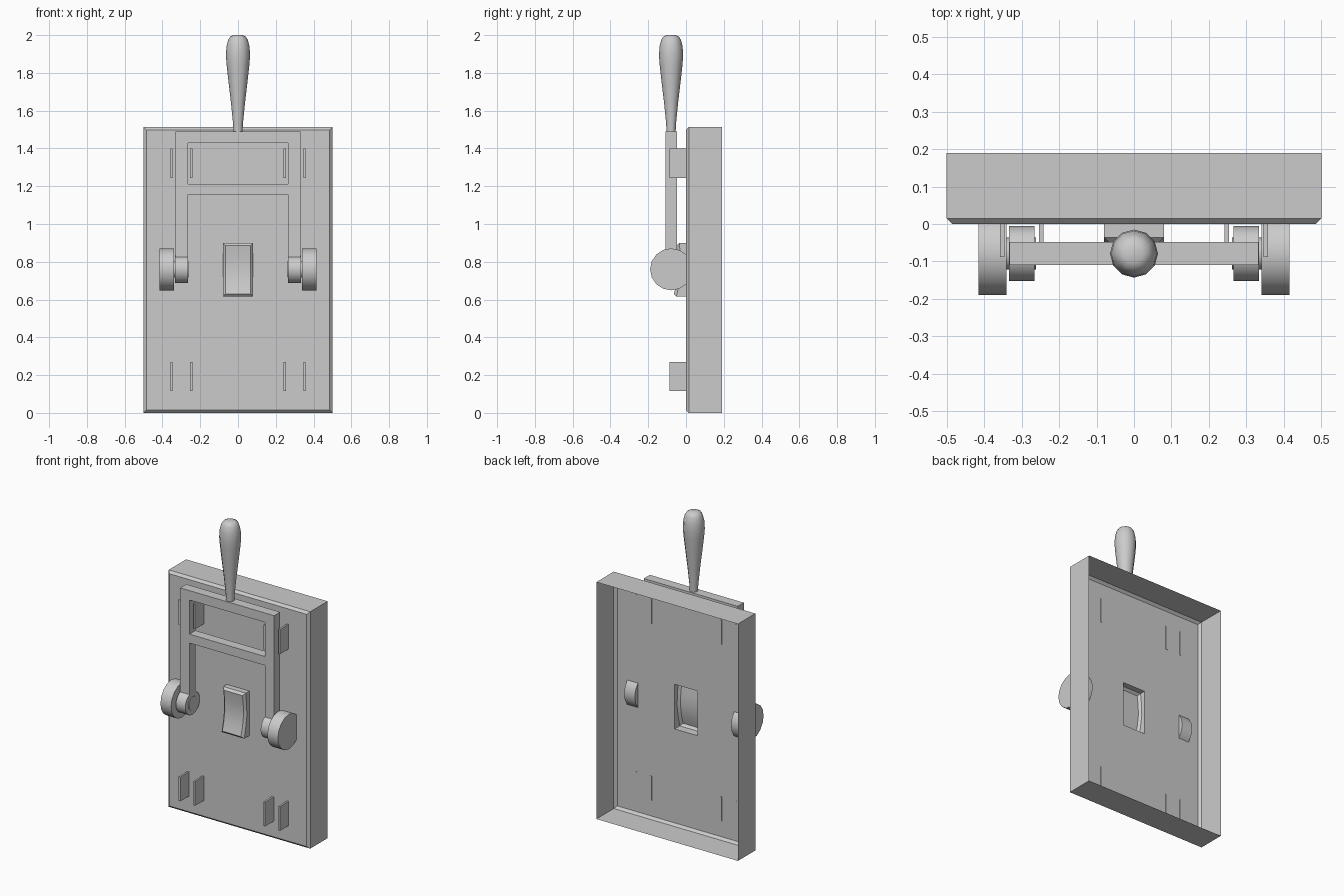
import bpy, bmesh, math
from mathutils import Matrix, Vector

if "Cube" in bpy.data.objects:
    bpy.data.objects.remove(bpy.data.objects["Cube"])

AXIS_Y, AXIS_Z = -0.079, 0.76      # pivot line of the lever


def finish(name, bm, smooth=None, recalc=True):
    if recalc:
        bmesh.ops.recalc_face_normals(bm, faces=bm.faces[:])
    me = bpy.data.meshes.new(name)
    bm.to_mesh(me)
    bm.free()
    ob = bpy.data.objects.new(name, me)
    bpy.context.collection.objects.link(ob)
    if smooth:
        bpy.context.view_layer.objects.active = ob
        ob.select_set(True)
        bpy.ops.object.shade_smooth_by_angle(angle=math.radians(smooth))
        ob.select_set(False)
    return ob


def add_box(bm, x0, x1, y0, y1, z0, z1):
    m = (Matrix.Translation(((x0 + x1) / 2, (y0 + y1) / 2, (z0 + z1) / 2))
         @ Matrix.Diagonal((x1 - x0, y1 - y0, z1 - z0, 1)))
    bmesh.ops.create_cube(bm, size=1, matrix=m)


def x_cylinder(name, x0, x1, r, sides):
    bm = bmesh.new()
    m = (Matrix.Translation(((x0 + x1) / 2, AXIS_Y, AXIS_Z))
         @ Matrix.Rotation(math.pi / 2, 4, 'Y'))
    bmesh.ops.create_cone(bm, cap_ends=True, segments=sides, radius1=r, radius2=r,
                          depth=abs(x1 - x0), matrix=m)
    return finish(name, bm, 35)


def ring(bm, hx, y, z0, z1):
    return [bm.verts.new((x, y, z)) for x, z in
            ((-hx, z0), (hx, z0), (hx, z1), (-hx, z1))]


def bridge(bm, a, b):
    n = len(a)
    for i in range(n):
        j = (i + 1) % n
        bm.faces.new((a[i], a[j], b[j], b[i]))


# back plate: open-backed shell with chamfered front rim and a rocker opening
bm = bmesh.new()
rings = [ring(bm, 0.5, 0.19, 0, 1.513), ring(bm, 0.5, 0.015, 0, 1.513),
         ring(bm, 0.485, 0, 0.015, 1.498), ring(bm, 0.08, 0, 0.615, 0.9)]
for a, b in zip(rings, rings[1:]):
    bridge(bm, a, b)
finish("back_plate", bm, recalc=False)

# rocker switch: hollow, chamfered rim, dished front
bm = bmesh.new()
base = ring(bm, 0.08, 0, 0.615, 0.9)
front = [(-0.065, 0.63), (-0.05, 0.68), (-0.039, 0.75), (-0.041, 0.82), (-0.05, 0.886)]


def rocker_loop(hx, dy, z0, z1):
    pts = [(y + dy, z) for y, z in front]
    pts[0] = (pts[0][0], z0)
    pts[-1] = (pts[-1][0], z1)
    left = [bm.verts.new((-hx, y, z)) for y, z in pts]
    right = [bm.verts.new((hx, y, z)) for y, z in pts]
    return left, right


l0, r0 = rocker_loop(0.08, 0.014, 0.615, 0.9)
l1, r1 = rocker_loop(0.066, 0, 0.63, 0.886)
bm.faces.new([base[0], base[3]] + l0[::-1])
bm.faces.new([base[1], base[2]] + r0[::-1])
bm.faces.new((base[0], base[1], r0[0], l0[0]))
bm.faces.new((base[3], base[2], r0[-1], l0[-1]))
bridge(bm, l0 + r0[::-1], l1 + r1[::-1])
for i in range(len(front) - 1):
    bm.faces.new((l1[i], r1[i], r1[i + 1], l1[i + 1]))
finish("rocker_switch", bm, 25)

# contact clips: four pairs of thin blades
bm = bmesh.new()
for side in (-1, 1):
    for x in (0.247, 0.352):
        for z0, z1 in ((0.115, 0.27), (1.243, 1.4)):
            add_box(bm, side * x - 0.006, side * x + 0.006, -0.088, 0.002, z0, z1)
finish("contact_clips", bm)

# lever frame: A-shaped outline extruded in y, with a window
bm = bmesh.new()
xs = (-0.332, -0.266, 0.266, 0.332)
zs = (0.76, 1.155, 1.212, 1.43, 1.49)
grid = {(i, k): bm.verts.new((xs[i], -0.109, zs[k])) for i in range(4) for k in range(5)}
for i in range(3):
    for k in range(4):
        if i == 1 and k in (0, 2):
            continue
        bm.faces.new((grid[i, k], grid[i + 1, k], grid[i + 1, k + 1], grid[i, k + 1]))
ext = bmesh.ops.extrude_face_region(bm, geom=bm.faces[:], use_keep_orig=True)
moved = [g for g in ext["geom"] if isinstance(g, bmesh.types.BMVert)]
bmesh.ops.translate(bm, verts=moved, vec=Vector((0, 0.061, 0)))
finish("lever_frame", bm)

# pivot knobs, hubs and pins on both sides
for side, tag in ((-1, "left"), (1, "right")):
    x_cylinder("pivot_knob_" + tag, side * 0.34, side * 0.415, 0.111, 16)
    x_cylinder("lever_hub_" + tag, side * 0.266, side * 0.333, 0.073, 16)
    x_cylinder("pivot_pin_" + tag, side * 0.262, side * 0.345, 0.043, 12)

# handle: lathed grip
profile = [(0.024, 1.485), (0.026, 1.53), (0.037, 1.64), (0.05, 1.75), (0.06, 1.84),
           (0.064, 1.89), (0.061, 1.94), (0.052, 1.975), (0.042, 1.991), (0.025, 2.0)]
bm = bmesh.new()
N = 12
loops = [[bm.verts.new((r * math.cos(2 * math.pi * i / N),
                        AXIS_Y + r * math.sin(2 * math.pi * i / N), z)) for i in range(N)]
         for r, z in profile]
for a, b in zip(loops, loops[1:]):
    bridge(bm, a, b)
bm.faces.new(loops[0])
bm.faces.new(loops[-1])
finish("handle", bm, 50)
